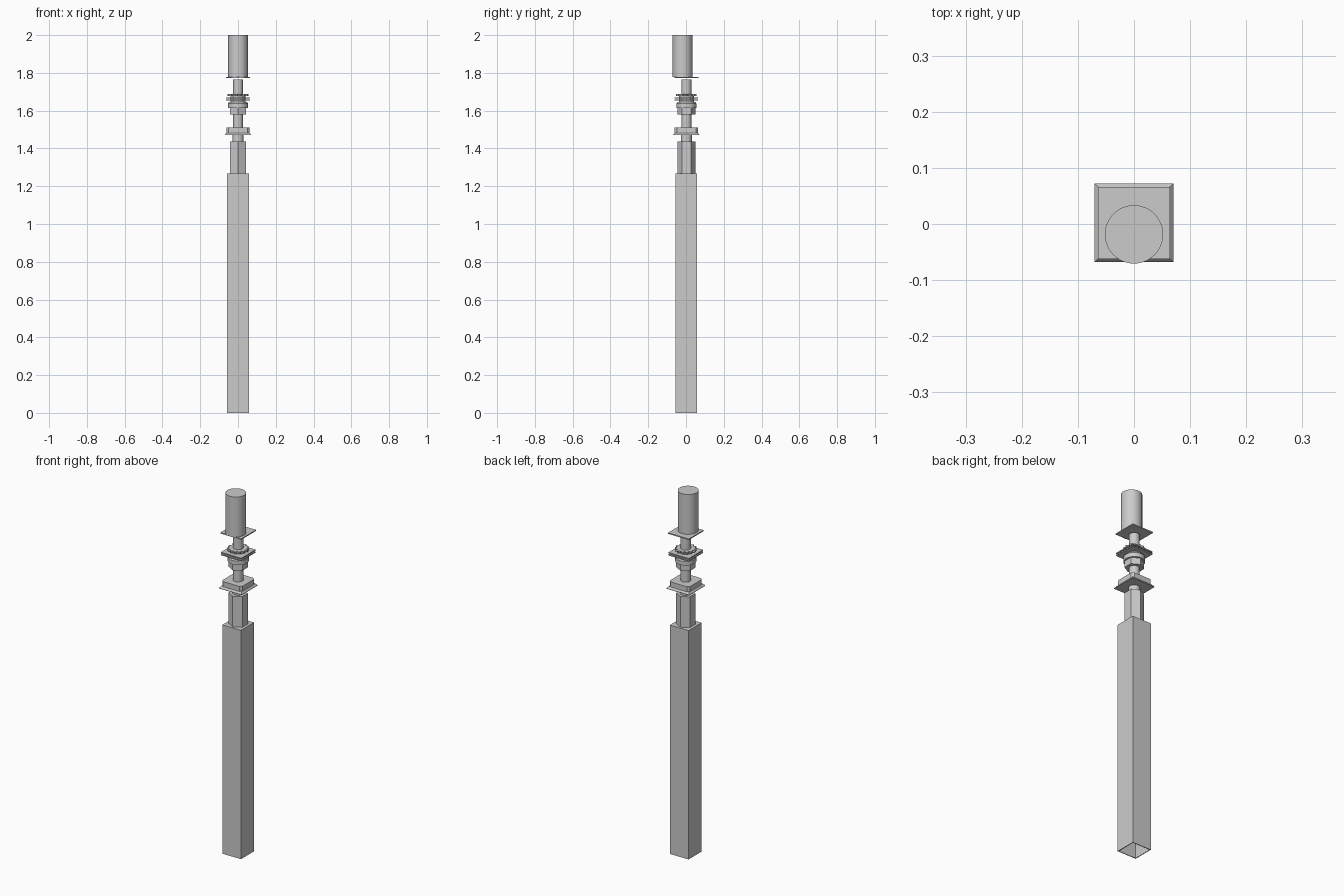
import bpy, bmesh, math

if "Cube" in bpy.data.objects:
    bpy.data.objects.remove(bpy.data.objects["Cube"])

OFF = 0.002  # the stack sits slightly behind the upper cylinder

metal = bpy.data.materials.new("plain_grey")
metal.diffuse_color = (0.6, 0.6, 0.6, 1)
metal.use_nodes = True
metal.node_tree.nodes["Principled BSDF"].inputs["Base Color"].default_value = metal.diffuse_color


def square(h, c=0.0):
    """Square outline of half width h, corners cut by c."""
    if c == 0:
        return [(-h, -h), (h, -h), (h, h), (-h, h)]
    k = h - c
    return [(-k, -h), (k, -h), (h, -k), (h, k), (k, h), (-k, h), (-h, k), (-h, -k)]


def ngon(r, n, turn=0.0):
    return [(r * math.cos(2 * math.pi * i / n + turn),
             r * math.sin(2 * math.pi * i / n + turn)) for i in range(n)]


def gear(r_in, r_out, teeth):
    pts = []
    for i in range(teeth * 4):
        r = r_out if i % 4 < 2 else r_in
        a = 2 * math.pi * i / (teeth * 4)
        pts.append((r * math.cos(a), r * math.sin(a)))
    return pts


def stack(name, rings, y=OFF, smooth=False):
    """Loft equal-count outlines [(outline, z), ...] and cap both ends."""
    bm = bmesh.new()
    loops = [[bm.verts.new((p[0], p[1] + y, z)) for p in o] for o, z in rings]
    n = len(loops[0])
    for a, b in zip(loops, loops[1:]):
        for i in range(n):
            j = (i + 1) % n
            bm.faces.new((a[i], a[j], b[j], b[i]))
    bm.faces.new(loops[0][::-1])
    bm.faces.new(loops[-1])
    bmesh.ops.recalc_face_normals(bm, faces=bm.faces)
    me = bpy.data.meshes.new(name)
    bm.to_mesh(me)
    bm.free()
    ob = bpy.data.objects.new(name, me)
    bpy.context.collection.objects.link(ob)
    me.materials.append(metal)
    if smooth:
        bpy.ops.object.select_all(action='DESELECT')
        ob.select_set(True)
        bpy.context.view_layer.objects.active = ob
        bpy.ops.object.shade_smooth_by_angle(angle=math.radians(35))
    return ob


def prism(name, outline, z0, z1, **kw):
    return stack(name, [(outline, z0), (outline, z1)], **kw)


# hollow square post, open at the bottom, closed at the top
stack("square_post", [(square(0.053), 1.255), (square(0.053), 0),
                      (square(0.057), 0), (square(0.057), 1.267)])

# hexagonal column and thin shaft running up through the fittings
HEX = math.pi / 2
prism("hex_column", ngon(0.048, 6, HEX), 1.26, 1.437)
prism("lower_neck", ngon(0.029, 32), 1.43, 1.48, smooth=True)
prism("shaft", ngon(0.026, 32), 1.47, 1.765, smooth=True)

# square collar with cut corners and a flared skirt
prism("collar", square(0.062, 0.012), 1.48, 1.51)
stack("collar_skirt", [(square(0.070), 1.470), (square(0.070), 1.472),
                       (square(0.061), 1.483)])

# hexagonal nut with round flange
prism("hex_nut", ngon(0.048, 6, HEX), 1.58, 1.617)
stack("nut_flange", [(ngon(0.053, 32), 1.615), (ngon(0.053, 32), 1.638),
                     (ngon(0.046, 32), 1.647)], smooth=True)

# pair of thin square plates with a toothed ring on top
prism("plate_spacer", ngon(0.040, 32), 1.645, 1.68, smooth=True)
for i, z in enumerate((1.653, 1.664)):
    prism("square_plate_%d" % (i + 1), square(0.0625), z, z + 0.006)
prism("toothed_ring", gear(0.046, 0.055, 14), 1.677, 1.688)

# top plate and large cylinder
prism("top_plate", square(0.064), 1.773, 1.779)
prism("top_cylinder", ngon(0.052, 48), 1.778, 2.0, y=-0.0185, smooth=True)
